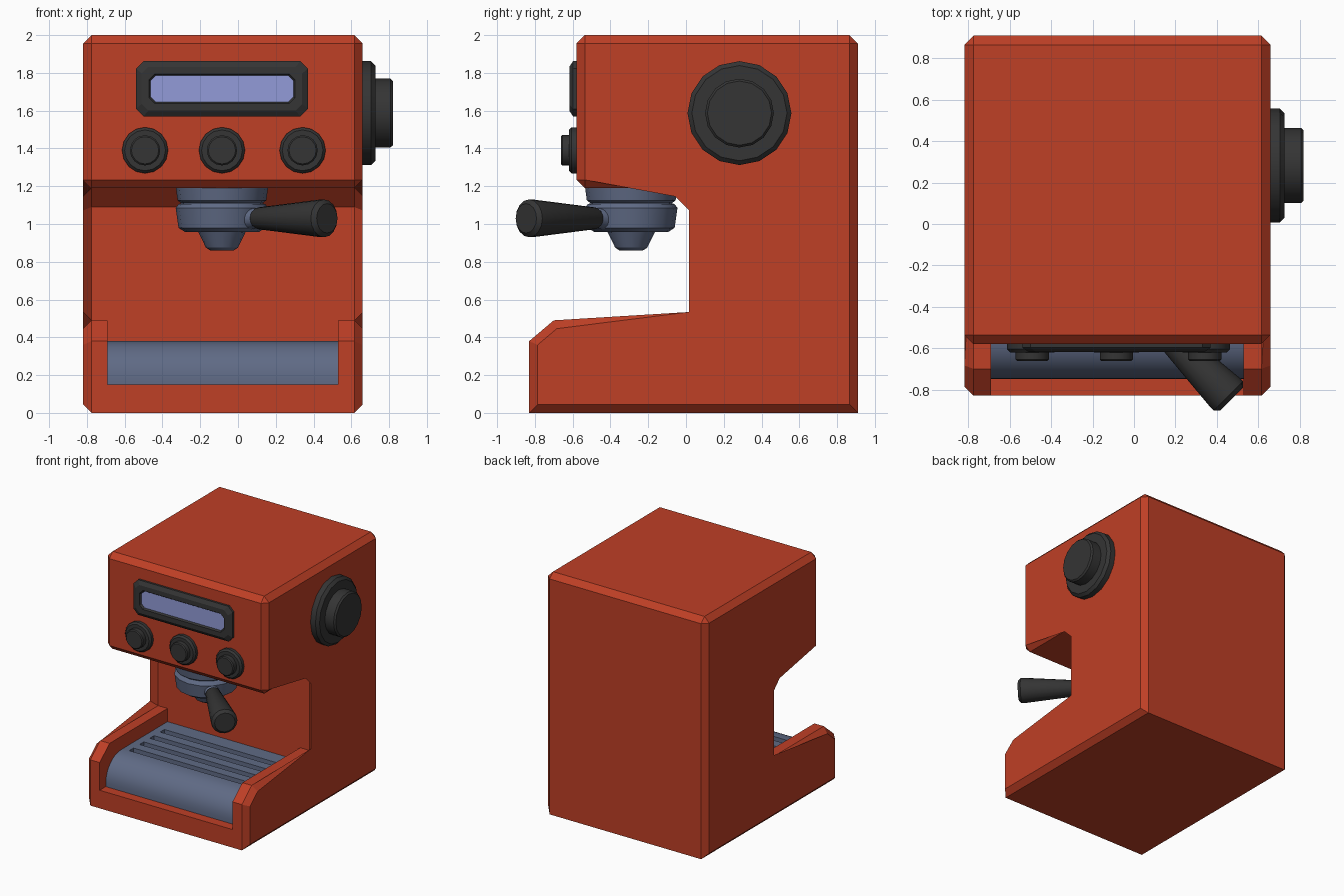
import bpy, bmesh, math
from mathutils import Vector

if "Cube" in bpy.data.objects:
    bpy.data.objects.remove(bpy.data.objects["Cube"])


def material(name, color):
    m = bpy.data.materials.new(name)
    m.diffuse_color = (*color, 1)
    m.use_nodes = True
    m.node_tree.nodes["Principled BSDF"].inputs["Base Color"].default_value = m.diffuse_color
    return m


RED = material("warm red", (0.52, 0.05, 0.019))
DARK = material("charcoal", (0.035, 0.035, 0.035))
STEEL = material("blue grey steel", (0.115, 0.145, 0.235))
GLASS = material("lavender screen", (0.29, 0.33, 0.69))


def finish(bm, name, mat, smooth=False):
    bmesh.ops.recalc_face_normals(bm, faces=bm.faces)
    me = bpy.data.meshes.new(name)
    bm.to_mesh(me)
    bm.free()
    ob = bpy.data.objects.new(name, me)
    bpy.context.collection.objects.link(ob)
    if mat:
        me.materials.append(mat)
    if smooth:
        bpy.ops.object.select_all(action='DESELECT')
        ob.select_set(True)
        bpy.context.view_layer.objects.active = ob
        bpy.ops.object.shade_smooth_by_angle(angle=math.radians(30))
    return ob


def skin(bm, rings, cap_start=True, cap_end=True):
    """Join successive closed rings of points with quads."""
    vs = [[bm.verts.new(p) for p in r] for r in rings]
    n = len(vs[0])
    for a, b in zip(vs, vs[1:]):
        for i in range(n):
            j = (i + 1) % n
            bm.faces.new((a[i], a[j], b[j], b[i]))
    if cap_start:
        bm.faces.new(vs[0][::-1])
    if cap_end:
        bm.faces.new(vs[-1])


def extrude_x(bm, profile, x0, x1):
    skin(bm, [[(x, y, z) for y, z in profile] for x in (x0, x1)])


def lathe(name, profile, origin, axis, mat, n=16):
    """Turn (radius, distance) pairs around an axis."""
    q = Vector(axis).to_track_quat('Z', 'Y')
    o = Vector(origin)
    bm = bmesh.new()
    skin(bm, [[o + q @ Vector((r * math.cos(math.tau * i / n),
                               r * math.sin(math.tau * i / n), d))
               for i in range(n)] for r, d in profile])
    return finish(bm, name, mat, True)


def cut(ob, boxes, name):
    """Subtract (x0, x1, y0, y1, z0, z1) boxes from an object."""
    bm = bmesh.new()
    for x0, x1, y0, y1, z0, z1 in boxes:
        extrude_x(bm, [(y0, z0), (y1, z0), (y1, z1), (y0, z1)], x0, x1)
    c = finish(bm, name, None)
    c.hide_render = True
    c.hide_set(True)
    mod = ob.modifiers.new("cut", 'BOOLEAN')
    mod.operation = 'DIFFERENCE'
    mod.solver = 'EXACT'
    mod.object = c


# Body: side profile, chamfered around both sides, the top and the head front
X0, X1 = -0.82, 0.66
bm = bmesh.new()
extrude_x(bm, [(-0.83, 0), (0.91, 0), (0.91, 2), (-0.58, 2), (-0.58, 1.19),
               (-0.04, 1.19), (0.06, 1.09), (0.06, 0.49), (-0.70, 0.49),
               (-0.83, 0.38)], X0, X1)


def chamfered(e):
    a, b = (v.co for v in e.verts)
    if abs(a.x - b.x) < 0.01:
        return True
    return a.z > 1.9 or (a.y < -0.5 and a.z > 1.1)


bmesh.ops.bevel(bm, geom=[e for e in bm.edges if chamfered(e)], offset=0.044,
                offset_type='OFFSET', segments=1, affect='EDGES')
body = finish(bm, "body", RED)
cut(body, [(-0.69, 0.53, -1.0, 0.061, 0.15, 0.5)], "tray_recess_cutter")

# Drip tray with a rounded front and slots
arc = [(-0.55 - 0.2 * math.cos(t), 0.18 + 0.2 * math.sin(t))
       for t in (math.pi / 2 * i / 8 for i in range(9))]
bm = bmesh.new()
extrude_x(bm, [(0.06, 0.149), (-0.75, 0.149)] + arc + [(0.06, 0.38)], -0.69, 0.53)
tray = finish(bm, "drip_tray", STEEL, True)
cut(tray, [(-0.63, 0.47, y - 0.028, y + 0.028, 0.34, 0.5)
           for y in (-0.50, -0.365, -0.23, -0.095)], "tray_slot_cutter")

# Brew group and spout
GX, GY = -0.085, -0.29
lathe("brew_group", [(0.245, 1.20), (0.243, 1.185), (0.235, 1.125), (0.215, 1.11),
                     (0.23, 1.105), (0.245, 1.085), (0.23, 0.98), (0.195, 0.957),
                     (0.125, 0.957), (0.085, 0.875), (0.062, 0.86)],
      (GX, GY, 0), (0, 0, 1), STEEL)

# Filter handle, pointing diagonally forward
diag = (1, -1, 0)
lathe("handle_neck", [(0.075, 0.15), (0.045, 0.28)], (GX, GY, 1.03), diag, STEEL)
lathe("handle", [(0.05, 0.26), (0.058, 0.275), (0.1, 0.74), (0.1, 0.765), (0.078, 0.787)],
      (GX, GY, 1.03), diag, DARK)

# Front knobs
for i, x in enumerate((-0.492, -0.085, 0.342)):
    lathe(f"front_knob_{i + 1}", [(0.122, -0.01), (0.122, 0.025), (0.108, 0.04),
                                  (0.08, 0.04), (0.08, 0.075), (0.072, 0.083)],
          (x, -0.58, 1.39), (0, -1, 0), DARK)

# Large side dial
lathe("side_dial", [(0.275, -0.01), (0.275, 0.045), (0.252, 0.067), (0.182, 0.067),
                    (0.182, 0.147), (0.17, 0.16)],
      (X1, 0.283, 1.587), (1, 0, 0), DARK)


# Display: bezel ring with cut corners, and a recessed screen
def octagon(inset, y, c):
    x0, x1, z0, z1 = -0.54 + inset, 0.37 - inset, 1.57 + inset, 1.862 - inset
    return [(x0 + c, y, z0), (x1 - c, y, z0), (x1, y, z0 + c), (x1, y, z1 - c),
            (x1 - c, y, z1), (x0 + c, y, z1), (x0, y, z1 - c), (x0, y, z0 + c)]


bm = bmesh.new()
skin(bm, [octagon(0, -0.57, 0.04), octagon(0, -0.598, 0.04),
          octagon(0.03, -0.618, 0.035), octagon(0.068, -0.618, 0.03),
          octagon(0.078, -0.602, 0.027)])
finish(bm, "display_bezel", DARK)
bm = bmesh.new()
skin(bm, [octagon(0.077, -0.599, 0.027), octagon(0.077, -0.604, 0.027)])
finish(bm, "display_screen", GLASS)
